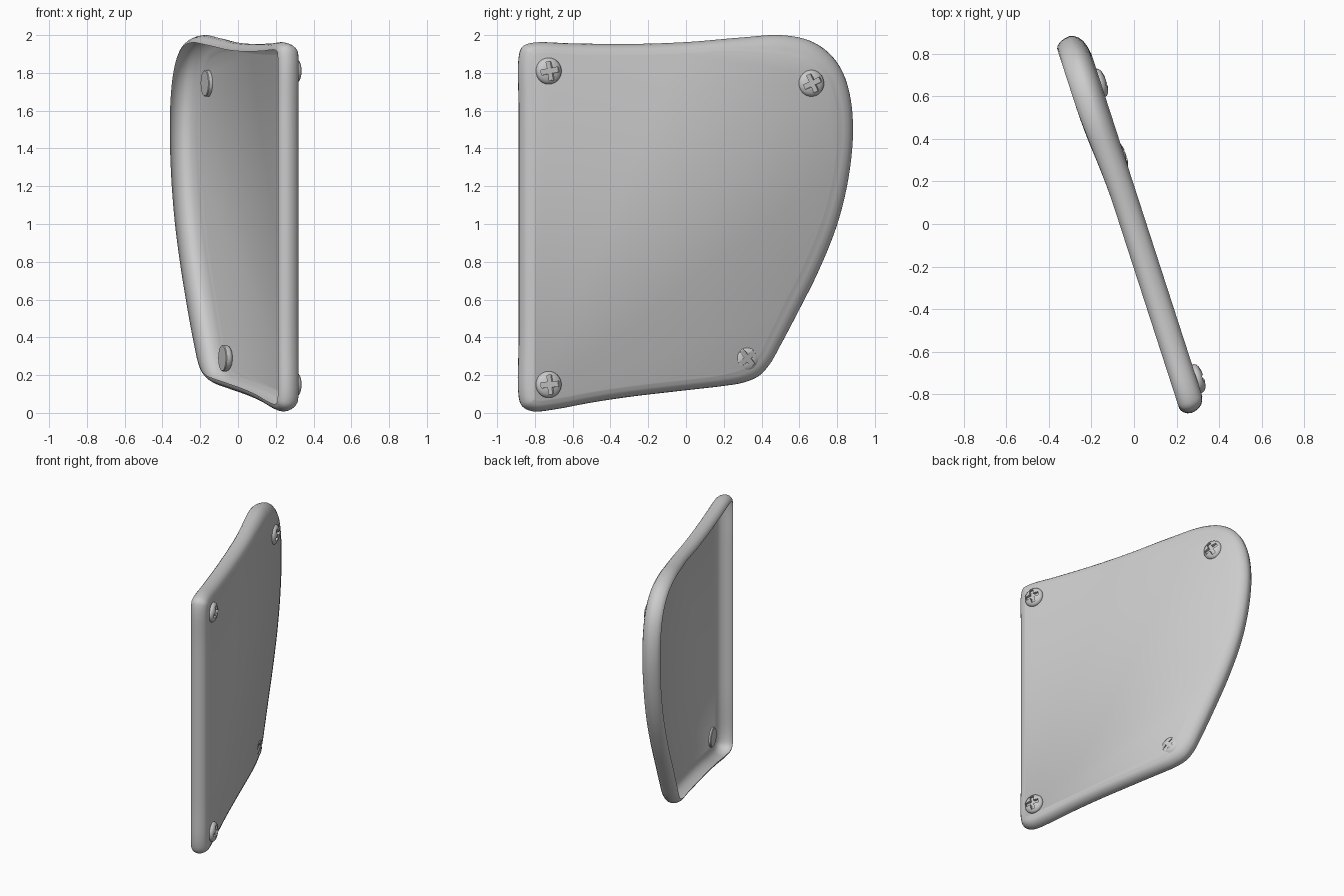
import bpy, bmesh, math
from mathutils import Vector, Matrix

if "Cube" in bpy.data.objects:
    bpy.data.objects.remove(bpy.data.objects["Cube"])

# Tilted frame of the plate: u along the plate, z up, n out of the front face
TILT = math.atan2(0.308, 0.951)
C, S = math.cos(TILT), math.sin(TILT)


def world(u, z, n):
    return Vector((-S * u + C * n, C * u + S * n, z))


def smoothstep(t):
    t = max(0.0, min(1.0, t))
    return t * t * (3 - 2 * t)


def add_object(name, mesh):
    ob = bpy.data.objects.new(name, mesh)
    bpy.context.collection.objects.link(ob)
    return ob


def shade(ob, angle):
    bpy.ops.object.select_all(action='DESELECT')
    ob.select_set(True)
    bpy.context.view_layer.objects.active = ob
    bpy.ops.object.shade_smooth_by_angle(angle=math.radians(angle))


# Side-view outline (y, z), counter-clockwise
OUTLINE = [(-0.885, 0.085), (-0.865, 0.032), (-0.81, 0.008), (-0.7, 0.018),
           (-0.5, 0.055), (-0.3, 0.085), (0, 0.12), (0.2, 0.143), (0.3, 0.16),
           (0.38, 0.193), (0.44, 0.255), (0.5, 0.36), (0.6, 0.55), (0.7, 0.75),
           (0.8, 1.0), (0.86, 1.25), (0.883, 1.5), (0.865, 1.69), (0.82, 1.82),
           (0.75, 1.91), (0.65, 1.972), (0.5, 2.0), (0.3, 1.988), (0, 1.963),
           (-0.3, 1.953), (-0.6, 1.956), (-0.81, 1.96), (-0.865, 1.94),
           (-0.885, 1.885), (-0.885, 1.6), (-0.885, 1.0), (-0.885, 0.4)]


def spline(pts, steps):
    # closed centripetal Catmull-Rom
    out, k = [], len(pts)
    for i in range(k):
        p = [Vector(pts[(i + j) % k]) for j in (-1, 0, 1, 2)]
        t = [0.0]
        for j in range(3):
            t.append(t[-1] + (p[j + 1] - p[j]).length ** 0.5)
        for s in range(steps):
            x = t[1] + (t[2] - t[1]) * s / steps
            mix = lambda a, b, i0, i1: (a * (t[i1] - x) + b * (x - t[i0])) / (t[i1] - t[i0])
            a = [mix(p[j], p[j + 1], j, j + 1) for j in range(3)]
            b = [mix(a[j], a[j + 1], j, j + 2) for j in range(2)]
            out.append(mix(b[0], b[1], 1, 2))
    return out


# Plate: a thin open shell with a rounded rim curling back
curve = [Vector(((p.x + 0.006) / C, p.y)) for p in spline(OUTLINE, 5)]
count = len(curve)
inward = []
for i in range(count):
    d = (curve[(i + 1) % count] - curve[i - 1]).normalized()
    inward.append(Vector((-d.y, d.x)))

# (front inset factor, height) then (back inset, depth factor)
FRONT = [(1.4, 0.056), (1.0, 0.054), (0.7, 0.049), (0.42, 0.039),
         (0.2, 0.023), (0.06, 0.004), (0.0, -0.015)]
BACK = [(0.004, 0.4), (0.014, 0.72), (0.028, 0.94), (0.04, 1.0)]

bm = bmesh.new()
rings = []
for k, (f, h) in enumerate(FRONT + BACK):
    ring = []
    for p, m in zip(curve, inward):
        right = smoothstep((p.x - 0.1) / 0.55)
        if k < len(FRONT):
            inset, n = f * (0.055 + 0.05 * right), h
            if k == 0:
                inset = 1.0 * (0.055 + 0.05 * right) + 0.004
        else:
            inset, n = f, -0.015 - h * (0.05 + 0.025 * right)
        q = p + m * inset
        ring.append(bm.verts.new(world(q.x, q.y, n)))
    rings.append(ring)
bm.faces.new(rings[0])
for a, b in zip(rings, rings[1:]):
    for i in range(count):
        j = (i + 1) % count
        bm.faces.new((a[i], b[i], b[j], a[j]))
bmesh.ops.recalc_face_normals(bm, faces=bm.faces)
mesh = bpy.data.meshes.new("cover_plate")
bm.to_mesh(mesh)
bm.free()
shade(add_object("cover_plate", mesh), 40)


# Screw head: lathed dome along local z
def lathe(profile, seg):
    b = bmesh.new()
    loops = [[b.verts.new((r * math.cos(a), r * math.sin(a), z))
              for a in [math.tau * i / seg for i in range(seg)]] for r, z in profile]
    for lo, hi in zip(loops, loops[1:]):
        for i in range(seg):
            j = (i + 1) % seg
            b.faces.new((lo[i], lo[j], hi[j], hi[i]))
    b.faces.new(loops[0][::-1])
    b.faces.new(loops[-1])
    return b


bm = lathe([(0.066, 0), (0.07, 0.004), (0.07, 0.022), (0.066, 0.032),
            (0.052, 0.042), (0.03, 0.048), (0.01, 0.05)], 40)
head_mesh = bpy.data.meshes.new("screw_head")
bm.to_mesh(head_mesh)
bm.free()
head = add_object("screw_head", head_mesh)

# Cross-shaped recess cutter
bm = bmesh.new()
w, l = 0.014, 0.05
arm = [(l, -w), (l, w), (w, w)]
plus = []
for k in range(4):
    r = Matrix.Rotation(k * math.pi / 2, 2)
    plus += [r @ Vector(p) for p in arm]
face = bm.faces.new([bm.verts.new((p.x, p.y, 0.028)) for p in plus])
ext = bmesh.ops.extrude_face_region(bm, geom=[face])
for v in ext["geom"]:
    if isinstance(v, bmesh.types.BMVert):
        v.co.z = 0.08
bmesh.ops.recalc_face_normals(bm, faces=bm.faces)
cut_mesh = bpy.data.meshes.new("cross_cutter")
bm.to_mesh(cut_mesh)
bm.free()
cutter = add_object("cross_cutter", cut_mesh)
cutter.hide_render = True

mod = head.modifiers.new("cross", 'BOOLEAN')
mod.operation = 'DIFFERENCE'
mod.solver = 'EXACT'
mod.object = cutter
bpy.context.view_layer.update()
cut = bpy.data.meshes.new_from_object(
    head.evaluated_get(bpy.context.evaluated_depsgraph_get()))
bpy.data.objects.remove(head)
bpy.data.objects.remove(cutter)

# Four screws: (name, side-view y, z, base height, cross turn)
SCREWS = [("screw_top_left", -0.725, 1.81, 0.041, 10),
          ("screw_top_right", 0.665, 1.745, 0.034, 25),
          ("screw_bottom_right", 0.32, 0.29, 0.016, 40),
          ("screw_bottom_left", -0.725, 0.15, 0.041, 5)]
axes = Matrix(((-S, 0, C), (C, 0, S), (0, 1, 0))).to_4x4()
for name, y, z, n, turn in SCREWS:
    ob = add_object(name, cut.copy())
    u = (y - S * (n + 0.025)) / C
    ob.matrix_world = (Matrix.Translation(world(u, z, n)) @ axes
                       @ Matrix.Rotation(math.radians(turn), 4, 'Z'))
    shade(ob, 35)
